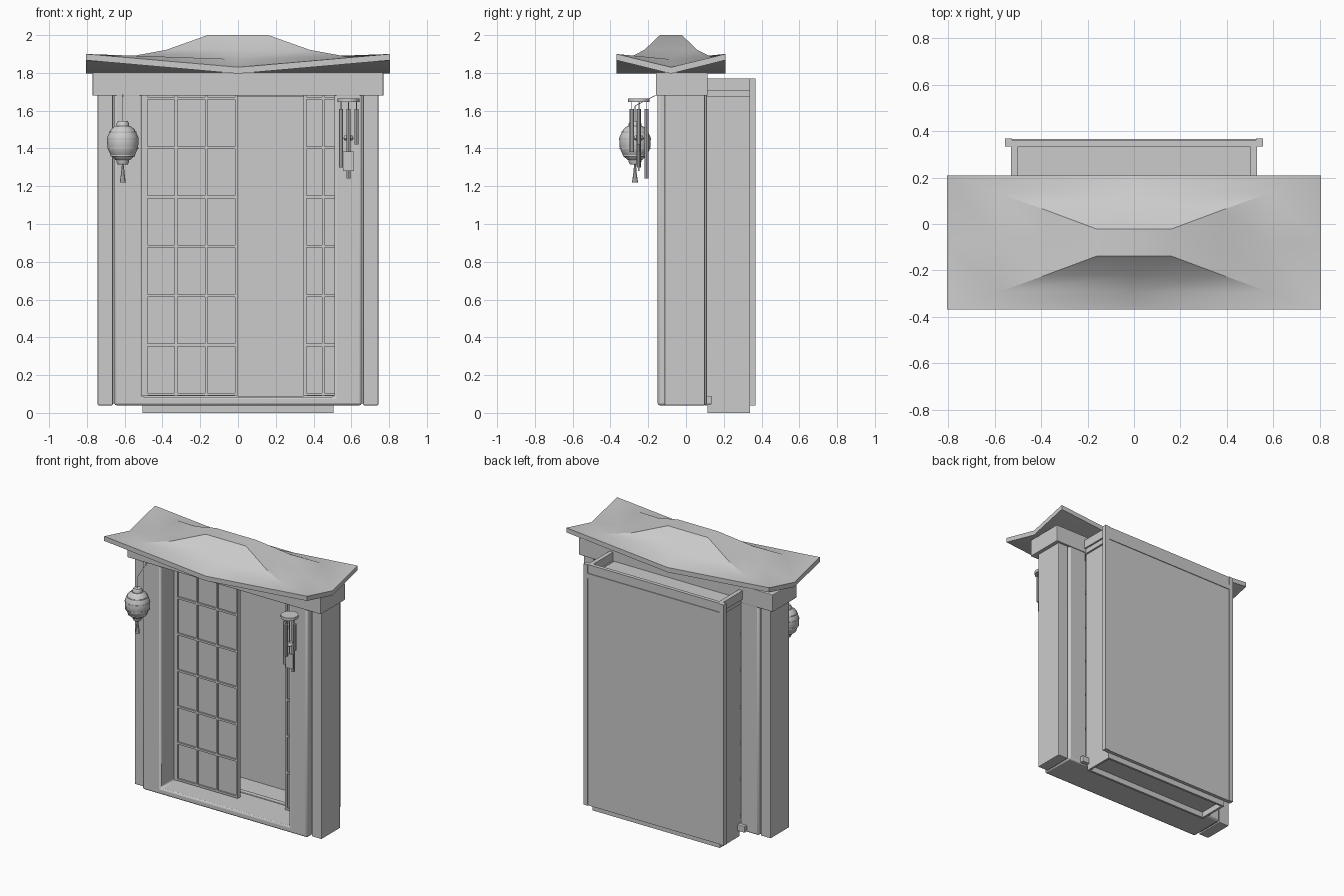
import bpy, bmesh, math
from mathutils import Vector

old = bpy.data.objects.get("Cube")
if old:
    bpy.data.objects.remove(old, do_unlink=True)

mat = bpy.data.materials.new("plain grey")
mat.use_nodes = True
grey = (0.6, 0.6, 0.6, 1)
mat.diffuse_color = grey
mat.node_tree.nodes["Principled BSDF"].inputs["Base Color"].default_value = grey


def finish(name, bm, bevel=0, smooth=False):
    bmesh.ops.recalc_face_normals(bm, faces=bm.faces)
    me = bpy.data.meshes.new(name)
    bm.to_mesh(me)
    bm.free()
    me.materials.append(mat)
    ob = bpy.data.objects.new(name, me)
    bpy.context.collection.objects.link(ob)
    if bevel:
        m = ob.modifiers.new("Bevel", "BEVEL")
        m.width, m.segments = bevel, 2
    if smooth:
        bpy.ops.object.select_all(action="DESELECT")
        ob.select_set(True)
        bpy.context.view_layer.objects.active = ob
        bpy.ops.object.shade_smooth_by_angle(angle=math.radians(35))


def add_box(bm, x, y, z):
    verts = bmesh.ops.create_cube(bm, size=1)["verts"]
    for v in verts:
        v.co = Vector([(a + b) / 2 + c * (b - a) for (a, b), c in zip((x, y, z), v.co)])


def box(name, x, y, z, **kw):
    bm = bmesh.new()
    add_box(bm, x, y, z)
    finish(name, bm, **kw)


def lathe(name, profile, x, y, sides=12):
    """Closed turned shape from (radius, height) points."""
    bm = bmesh.new()
    rings = [[bm.verts.new((x + r * math.cos(math.tau * i / sides),
                            y + r * math.sin(math.tau * i / sides), z))
              for i in range(sides)] for r, z in profile]
    for a, b in zip(rings, rings[1:]):
        for i in range(sides):
            j = (i + 1) % sides
            bm.faces.new((a[i], a[j], b[j], b[i]))
    bm.faces.new(rings[0])
    bm.faces.new(rings[-1])
    finish(name, bm, smooth=True)


def string(name, points, radius=0.002):
    cu = bpy.data.curves.new(name, "CURVE")
    cu.dimensions = "3D"
    cu.bevel_depth, cu.bevel_resolution = radius, 1
    sp = cu.splines.new("POLY")
    sp.points.add(len(points) - 1)
    for p, co in zip(sp.points, points):
        p.co = (*co, 1)
    cu.materials.append(mat)
    bpy.context.collection.objects.link(bpy.data.objects.new(name, cu))


# Swept roof: rectangular rings with raised corners and low edge middles
def roof():
    bm = bmesh.new()
    levels = [(0.16, 0.058, 2.0, 2.0), (0.38, 0.14, 1.922, 1.922),
              (0.58, 0.212, 1.885, 1.872), (0.806, 0.288, 1.9, 1.83),
              (0.806, 0.288, 1.867, 1.796)]
    around = [(1, 1), (0, 1), (-1, 1), (-1, 0), (-1, -1), (0, -1), (1, -1), (1, 0)]
    rings = [[bm.verts.new((sx * hx, -0.08 + sy * hy, corner if sx and sy else mid))
              for sx, sy in around] for hx, hy, corner, mid in levels]
    bm.faces.new(rings[0])
    for a, b in zip(rings, rings[1:]):
        for i in range(8):
            j = (i + 1) % 8
            bm.faces.new((a[j], b[j], b[i], a[i]))
    # Underside folds down to a level cross
    centre = bm.verts.new((0, -0.08, 1.796))
    for i in range(8):
        bm.faces.new((rings[-1][i], rings[-1][(i + 1) % 8], centre))
    finish("roof", bm, smooth=True)


roof()
box("lintel", (-0.77, 0.77), (-0.16, 0.115), (1.68, 1.803), bevel=0.004)

# One-piece frame: two jambs joined by a sill
bm = bmesh.new()
outline = [(-0.655, 0.04), (0.655, 0.04), (0.655, 1.7), (0.51, 1.7),
           (0.51, 0.085), (-0.51, 0.085), (-0.51, 1.7), (-0.655, 1.7)]
face = bm.faces.new([bm.verts.new((x, -0.15, z)) for x, z in outline])
out = bmesh.ops.extrude_face_region(bm, geom=[face])["geom"]
for v in out:
    if isinstance(v, bmesh.types.BMVert):
        v.co.y = 0.11
finish("door_frame", bm, bevel=0.012, smooth=True)

for side, s in (("right", -1), ("left", 1)):
    def span(a, b):
        return tuple(sorted((s * a, s * b)))
    # Set-back outer posts
    box(side + "_outer_post", span(0.663, 0.743), (-0.113, 0.1), (0.04, 1.7), bevel=0.005)
    box(side + "_post_joint", span(0.64, 0.68), (-0.09, 0.085), (0.05, 1.7))
    # Sides of the rear case, stepping out to a lip at the top
    box(side + "_case_wall", span(0.485, 0.505), (0.1, 0.34), (0.04, 1.7))
    box(side + "_case_step", span(0.49, 0.518), (0.1, 0.34), (1.673, 1.71))
    box(side + "_case_lip", span(0.5, 0.53), (0.1, 0.34), (1.708, 1.77))
    box(side + "_case_flange", span(0.525, 0.556), (0.335, 0.368), (0.04, 1.77))

box("sill_rail", (-0.56, 0.56), (0.1, 0.135), (0.045, 0.09), bevel=0.004)

# Rear case panels and hollow foot
box("case_back", (-0.53, 0.53), (0.335, 0.362), (0.04, 1.77))
box("case_back_rail", (-0.53, 0.53), (0.34, 0.367), (1.673, 1.708))
box("case_floor", (-0.5, 0.5), (0.1, 0.34), (0.04, 0.06))
box("case_ceiling", (-0.51, 0.51), (0.1, 0.34), (1.673, 1.708))
bm = bmesh.new()
for y in ((0.115, 0.13), (0.323, 0.338)):
    add_box(bm, (-0.505, 0.505), y, (0, 0.045))
for x in ((-0.505, -0.49), (0.49, 0.505)):
    add_box(bm, x, (0.13, 0.323), (0, 0.045))
finish("case_foot", bm)


# Sliding lattice screens
def screen(name, left, right, columns, stile, y):
    """Panel between two stiles; columns are the middle bar positions."""
    rows, depth = 6, 0.034
    bm = bmesh.new()
    add_box(bm, (left, right), (y + 0.012, y + 0.022), (0.09, 1.68))
    add_box(bm, (left, left + stile), (y, y + depth), (0.09, 1.68))
    for x in columns:
        add_box(bm, (x - 0.007, x + 0.007), (y, y + depth), (0.09, 1.68))
    add_box(bm, (right - 0.014, right), (y, y + depth), (0.09, 1.68))
    for i in range(rows + 1):
        z = 0.098 + i * (1.665 - 0.098) / rows
        add_box(bm, (left, right), (y, y + depth), (z - 0.007, z + 0.007))
    finish(name, bm)


screen("right_screen", -0.51, -0.003, [-0.328, -0.169], 0.03, 0.0)
screen("left_screen", 0.348, 0.525, [0.452], 0.014, 0.037)

# Hanging lantern
lx, ly = -0.61, -0.27
body = [(0.04, 1.34), (0.062, 1.36), (0.08, 1.4), (0.083, 1.43),
        (0.082, 1.46), (0.062, 1.502), (0.04, 1.52)]
lathe("lantern_body", body, lx, ly)
for z, r in ((1.362, 0.064), (1.4, 0.082), (1.45, 0.084), (1.485, 0.072)):
    lathe("lantern_rib", [(r, z - 0.004), (r, z + 0.004)], lx, ly)
lathe("lantern_top_cap", [(0.034, 1.515), (0.034, 1.53), (0.026, 1.545)], lx, ly)
lathe("lantern_bottom_cap", [(0.026, 1.315), (0.034, 1.33), (0.034, 1.345)], lx, ly)
lathe("lantern_tassel", [(0.016, 1.22), (0.009, 1.27), (0.008, 1.285), (0.004, 1.32)], lx, ly, 8)
string("lantern_string", [(lx, ly, 1.54), (lx, ly, 1.625), (lx, -0.155, 1.685)])

# Wind chime
cx, cy = 0.585, -0.25
lathe("chime_disc", [(0.058, 1.645), (0.058, 1.665)], cx, cy)
for dx, dy, low in ((-0.04, 0, 1.3), (0, 0.04, 1.24), (0.042, 0, 1.42), (0, -0.037, 1.38)):
    lathe("chime_tube", [(0.011, low), (0.011, 1.61)], cx + dx, cy + dy, 8)
    string("chime_thread", [(cx + dx, cy + dy, 1.6), (cx + dx, cy + dy, 1.65)])
lathe("chime_clapper", [(0.02, 1.443), (0.028, 1.452), (0.02, 1.468)], cx, cy)
string("chime_cord", [(cx, cy, 1.37), (cx, cy, 1.65)], 0.003)
box("chime_paddle", (cx - 0.03, cx + 0.03), (cy - 0.005, cy + 0.005), (1.28, 1.385))
